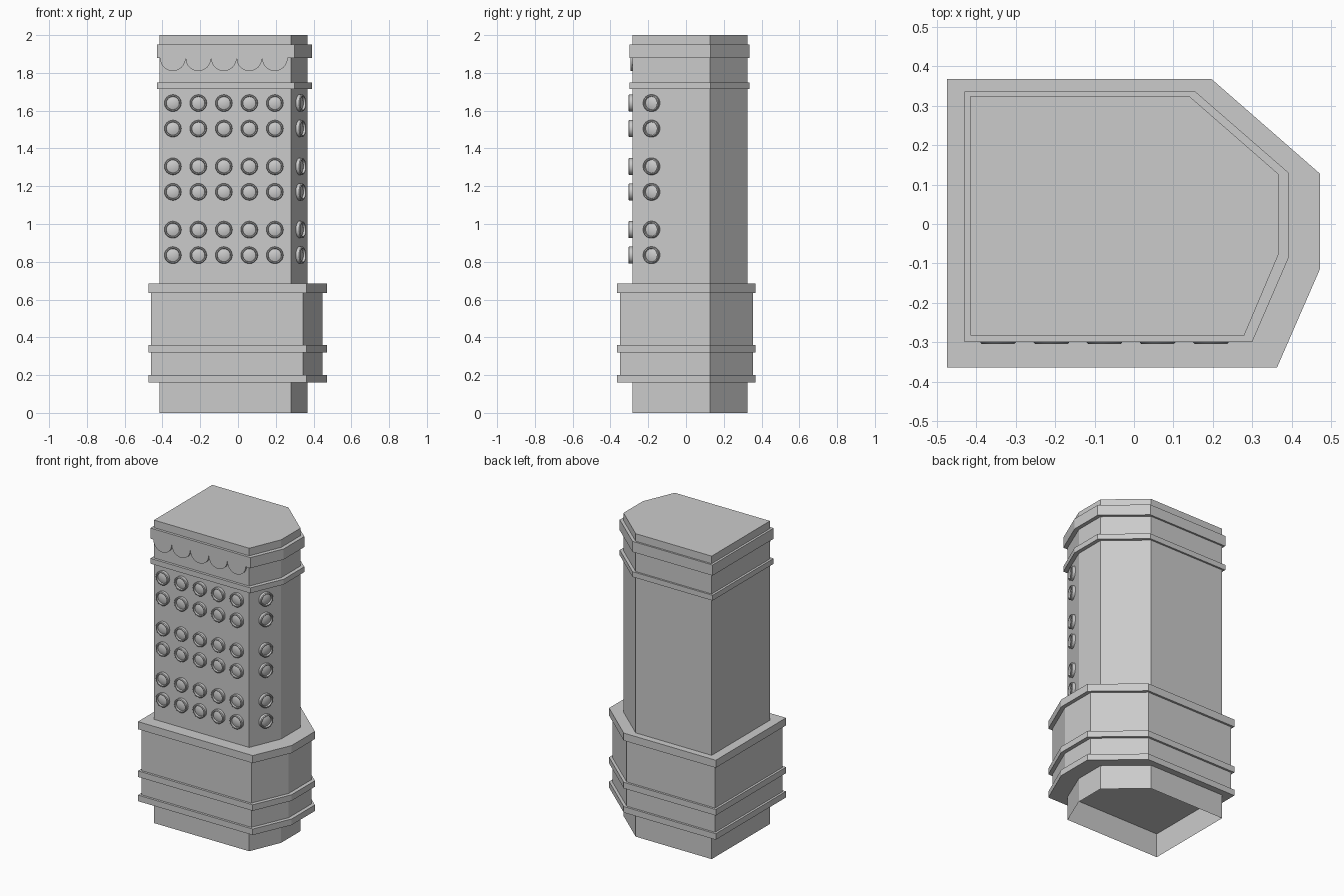
import bpy, bmesh, math
from mathutils import Vector, Matrix

cube = bpy.data.objects.get("Cube")
if cube:
    bpy.data.objects.remove(cube, do_unlink=True)

stone = bpy.data.materials.new("light grey")
stone.use_nodes = True
GREY = (0.6, 0.6, 0.6, 1)
stone.diffuse_color = GREY
stone.node_tree.nodes["Principled BSDF"].inputs["Base Color"].default_value = GREY


def add_object(name, bm, smooth=False):
    mesh = bpy.data.meshes.new(name)
    bm.to_mesh(mesh)
    bm.free()
    mesh.materials.append(stone)
    obj = bpy.data.objects.new(name, mesh)
    bpy.context.collection.objects.link(obj)
    if smooth:
        bpy.ops.object.select_all(action='DESELECT')
        obj.select_set(True)
        bpy.context.view_layer.objects.active = obj
        bpy.ops.object.shade_smooth_by_angle(angle=math.radians(35))
    return obj


def prism(name, outline, z0, z1, open_bottom=False):
    """Vertical extrusion of a plan outline."""
    bm = bmesh.new()
    base = bm.faces.new([bm.verts.new((x, y, z0)) for x, y in outline])
    out = bmesh.ops.extrude_face_region(bm, geom=[base], use_keep_orig=True)
    top = [v for v in out["geom"] if isinstance(v, bmesh.types.BMVert)]
    bmesh.ops.translate(bm, verts=top, vec=(0, 0, z1 - z0))
    bmesh.ops.recalc_face_normals(bm, faces=bm.faces)
    if open_bottom:
        low = [f for f in bm.faces if all(abs(v.co.z - z0) < 1e-5 for v in f.verts)]
        bmesh.ops.delete(bm, geom=low, context='FACES_ONLY')
    return add_object(name, bm)


def lathe(bm, profile, centre, normal, steps=24):
    """Spin (radius, height) points about an outward axis."""
    turn = Vector((0, 0, 1)).rotation_difference(normal).to_matrix().to_4x4()
    place = Matrix.Translation(centre) @ turn
    rings = []
    for r, h in profile:
        rings.append([bm.verts.new(place @ Vector((r * math.cos(a), r * math.sin(a), h)))
                      for a in (math.tau * i / steps for i in range(steps))])
    for low, high in zip(rings, rings[1:]):
        for i in range(steps):
            j = (i + 1) % steps
            bm.faces.new((low[i], low[j], high[j], high[i]))
    bm.faces.new(rings[-1])


# Plan outlines: a rectangle with two cut corners on the +x side
shaft_plan = [(-0.415, -0.283), (0.28, -0.283), (0.368, -0.075),
              (0.368, 0.126), (0.14, 0.325), (-0.415, 0.325)]
trim_plan = [(-0.43, -0.30), (0.30, -0.30), (0.393, -0.085),
             (0.393, 0.13), (0.155, 0.337), (-0.43, 0.337)]
base_plan = [(-0.46, -0.35), (0.343, -0.35), (0.447, -0.11),
             (0.447, 0.126), (0.185, 0.354), (-0.46, 0.354)]
ledge_plan = [(-0.475, -0.365), (0.363, -0.365), (0.472, -0.115),
              (0.472, 0.128), (0.197, 0.368), (-0.475, 0.368)]

# Main masses and horizontal mouldings
prism("tower_shaft", shaft_plan, 0, 2, open_bottom=True)
prism("lower_block", base_plan, 0.17, 0.66)
for name, z0, z1 in (("bottom", 0.16, 0.20), ("middle", 0.32, 0.36), ("upper", 0.635, 0.685)):
    prism(name + "_base_ledge", ledge_plan, z0, z1)
prism("neck_moulding", trim_plan, 1.715, 1.75)
prism("cornice", trim_plan, 1.88, 1.95)

# Round windows: raised rim with a recessed shallow dome
window = [(0.045, -0.005), (0.045, 0.018), (0.041, 0.022), (0.036, 0.022),
          (0.034, 0.010), (0.022, 0.014), (0.008, 0.016)]
columns = [-0.345 + 0.135 * i for i in range(5)]
rows = [0.835, 0.97, 1.17, 1.305, 1.505, 1.64]
front = Vector((0, -1, 0))
a, b = Vector(shaft_plan[1]), Vector(shaft_plan[2])
middle = (a + b) / 2
slant = Vector((b.y - a.y, a.x - b.x, 0)).normalized()

bm = bmesh.new()
for z in rows:
    for x in columns:
        lathe(bm, window, Vector((x, shaft_plan[0][1], z)), front)
add_object("front_round_windows", bm, smooth=True)

bm = bmesh.new()
for z in rows:
    lathe(bm, window, Vector((middle.x, middle.y, z)), slant)
add_object("corner_round_windows", bm, smooth=True)

# Scalloped trim under the cornice
bm = bmesh.new()
for x in columns:
    lathe(bm, [(0.067, -0.005), (0.067, 0.012)],
          Vector((x, shaft_plan[0][1], 1.877)), front, 32)
add_object("scallop_trim", bm, smooth=True)
